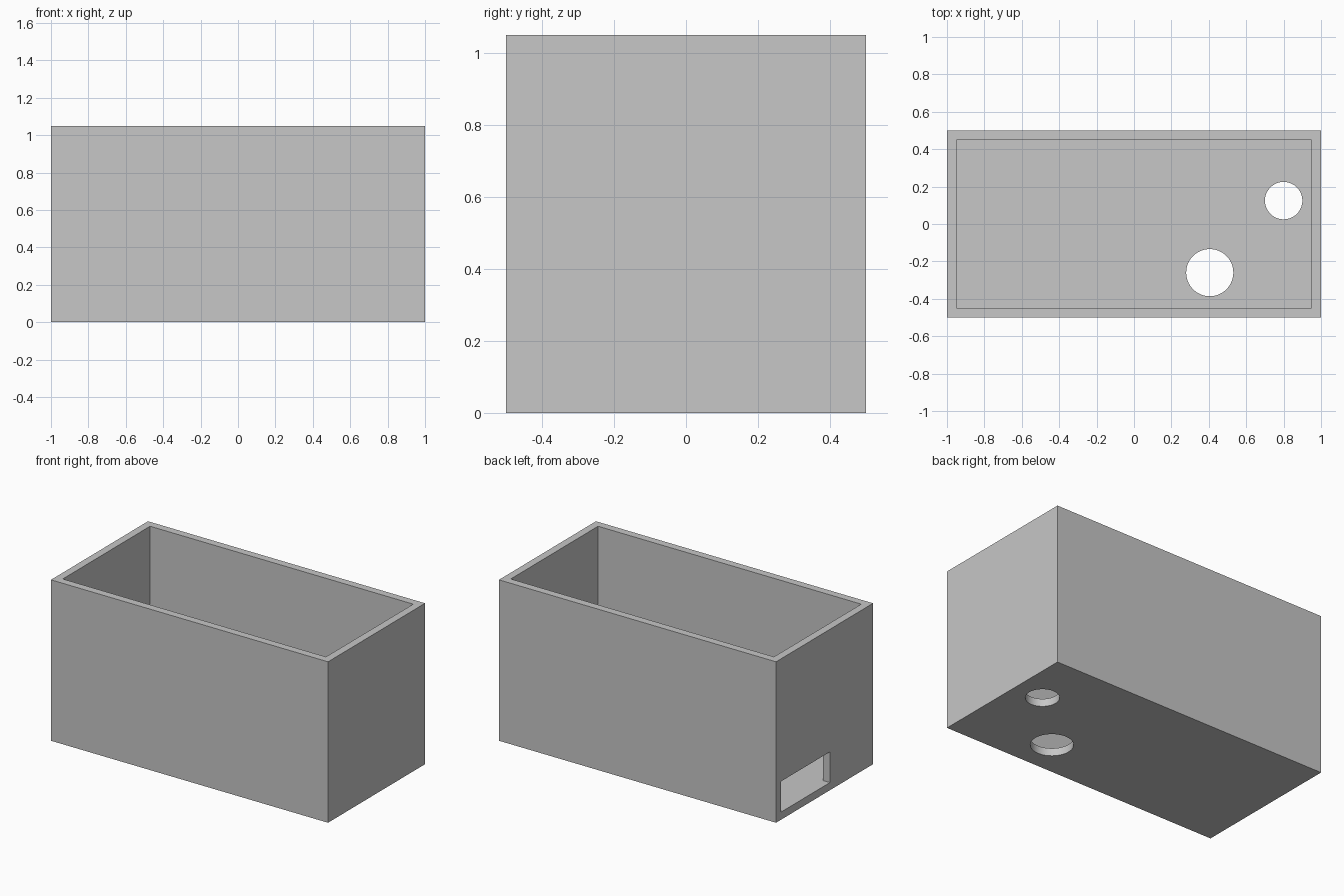
import bpy
import bmesh
from mathutils import Matrix, Vector

cube = bpy.data.objects.get("Cube")
if cube:
    bpy.data.objects.remove(cube, do_unlink=True)

LENGTH, DEPTH, HEIGHT, WALL = 2.0, 1.0, 1.05, 0.05
INNER_X, INNER_Y = LENGTH / 2 - WALL, DEPTH / 2 - WALL

grey = bpy.data.materials.new("plain grey")
grey.use_nodes = True
colour = (0.57, 0.57, 0.57, 1)
grey.diffuse_color = colour
grey.node_tree.nodes["Principled BSDF"].inputs["Base Color"].default_value = colour


def make_object(name, bm):
    mesh = bpy.data.meshes.new(name)
    bm.to_mesh(mesh)
    bm.free()
    mesh.materials.append(grey)
    obj = bpy.data.objects.new(name, mesh)
    bpy.context.collection.objects.link(obj)
    return obj


def box(name, low, high):
    """Box spanning two opposite corners."""
    bm = bmesh.new()
    bmesh.ops.create_cube(bm, size=1)
    for v in bm.verts:
        v.co = Vector([high[i] if v.co[i] > 0 else low[i] for i in range(3)])
    return make_object(name, bm)


def cylinder(name, x, y, radius):
    """Upright cylinder passing through the floor."""
    bm = bmesh.new()
    bmesh.ops.create_cone(bm, cap_ends=True, segments=64, radius1=radius,
                          radius2=radius, depth=WALL * 4,
                          matrix=Matrix.Translation((x, y, WALL / 2)))
    return make_object(name, bm)


def cut(target, cutter):
    """Subtract the cutter, then discard it."""
    cutter.hide_render = True
    mod = target.modifiers.new(cutter.name, "BOOLEAN")
    mod.operation = "DIFFERENCE"
    mod.solver = "EXACT"
    mod.object = cutter
    bpy.ops.object.select_all(action="DESELECT")
    bpy.context.view_layer.objects.active = target
    target.select_set(True)
    bpy.ops.object.modifier_apply(modifier=mod.name)
    bpy.data.objects.remove(cutter, do_unlink=True)


# Outer block
planter = box("open_box", (-LENGTH / 2, -DEPTH / 2, 0), (LENGTH / 2, DEPTH / 2, HEIGHT))

# Hollow interior, open at the top
cut(planter, box("cavity_cutter", (-INNER_X, -INNER_Y, WALL),
                 (INNER_X, INNER_Y, HEIGHT + WALL)))

# Low slot in the end wall, flush with the floor and the back wall
cut(planter, box("slot_cutter", (-LENGTH / 2 - WALL, -0.055, WALL),
                 (-INNER_X + WALL, INNER_Y, 0.25)))

# Two round holes through the floor
for x, y, radius in ((0.8, 0.125, 0.1), (0.405, -0.26, 0.126)):
    cut(planter, cylinder("hole_cutter", x, y, radius))

# Smooth hole walls, sharp box edges
planter.select_set(True)
bpy.context.view_layer.objects.active = planter
bpy.ops.object.shade_smooth_by_angle()
